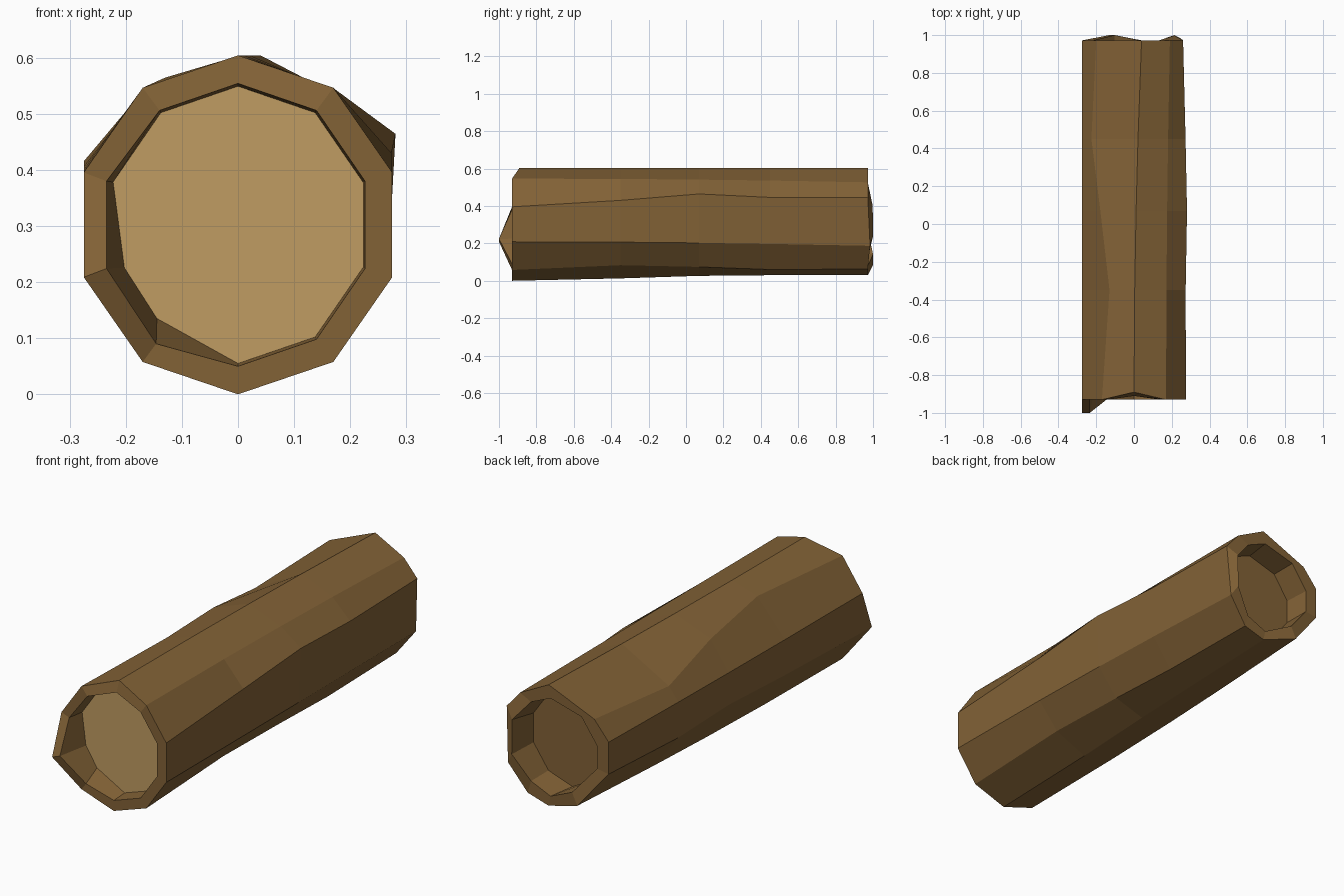
import bpy, bmesh, math

if "Cube" in bpy.data.objects:
    bpy.data.objects.remove(bpy.data.objects["Cube"])

SIDES = 10
FRONT, BACK = -0.93, 0.972


def material(name, rgb):
    m = bpy.data.materials.new(name)
    m.diffuse_color = (*rgb, 1)
    m.use_nodes = True
    m.node_tree.nodes["Principled BSDF"].inputs["Base Color"].default_value = m.diffuse_color
    return m


bark = material("bark brown", (0.225, 0.122, 0.037))
wood = material("cut wood tan", (0.53, 0.335, 0.122))

# Irregular ends: side -> (dx, dz); side 0 is the top, counted towards +x
back_shape = {0: (0.04, 0), 1: (0.02, -0.02), 2: (-0.015, 0.05), 3: (-0.03, -0.022),
              4: (-0.02, 0.005), 5: (0.04, 0.03), 6: (0.04, 0.028), 7: (0, 0.055),
              8: (0, 0.02), 9: (-0.03, -0.042)}
# Bumps and dents along the bark: (ring, side) -> (dx, dz)
dents = {(1, 2): (0, 0.03), (2, 2): (0.01, 0.055), (3, 2): (0.006, 0.024),
         (1, 4): (0, 0.025), (2, 4): (0, 0.015), (1, 5): (0, 0.01), (2, 5): (0, 0.018),
         (3, 5): (0, 0.014), (1, 7): (0, 0.015), (2, 7): (0, 0.025),
         (1, 9): (0.043, 0.022), (3, 9): (-0.04, -0.055)}
# Splinters at the rims: side -> length
front_chips = {0: 0.04, 7: -0.07}
back_chips = {3: 0.012, 6: 0.028}

bm = bmesh.new()


def ring(y, rx, rz, shape={}, chips={}, cz=0.302):
    verts = []
    for k in range(SIDES):
        a = 2 * math.pi * k / SIDES
        dx, dz = shape.get(k, (0, 0))
        co = (rx * math.sin(a) + dx, y + chips.get(k, 0), cz + rz * math.cos(a) + dz)
        verts.append(bm.verts.new(co))
    return verts


def bark_ring(i, y):
    # The back irregularity fades in along the log, with dents added
    t = ((y - FRONT) / (BACK - FRONT)) ** 2
    shape = {}
    for k, (bx, bz) in back_shape.items():
        dx, dz = dents.get((i, k), (0, 0))
        shape[k] = (bx * t + dx, bz * t + dz)
    return ring(y, 0.289, 0.302, shape, {0: front_chips, 4: back_chips}.get(i, {}))


# Profile runs from the front recess, over the rim, along the bark, into the back recess
rings = [
    ring(-0.85, 0.234, 0.247, {6: (-0.007, 0.033), 7: (0.02, 0)}),
    ring(FRONT, 0.238, 0.252, {6: (-0.006, -0.008), 7: (-0.008, 0), 8: (-0.008, 0)},
         {0: 0.02, 7: -0.07}),
]
rings += [bark_ring(i, y) for i, y in enumerate((FRONT, -0.35, 0.07, 0.45, BACK))]
rings += [
    ring(BACK, 0.225, 0.232, {0: (0.03, 0), 2: (0, 0.02), 5: (0.03, 0), 6: (0.03, 0.02), 7: (0, 0.035)},
         {2: 0.026, 3: 0.028, 6: 0.028}, 0.31),
    ring(0.85, 0.215, 0.225, {0: (0.02, 0), 6: (0.02, 0.015), 7: (0, 0.025)}, {}, 0.31),
]
for a, b in zip(rings, rings[1:]):
    for k in range(SIDES):
        n = (k + 1) % SIDES
        bm.faces.new((a[k], a[n], b[n], b[k]))

# Recessed end faces: pale cut wood at the front, bark-coloured at the back
front_end = bm.faces.new(rings[0])
front_end.material_index = 1
bm.faces.new(rings[-1])
bmesh.ops.recalc_face_normals(bm, faces=bm.faces[:])

mesh = bpy.data.meshes.new("log")
bm.to_mesh(mesh)
bm.free()
mesh.materials.append(bark)
mesh.materials.append(wood)
bpy.context.collection.objects.link(bpy.data.objects.new("log", mesh))
